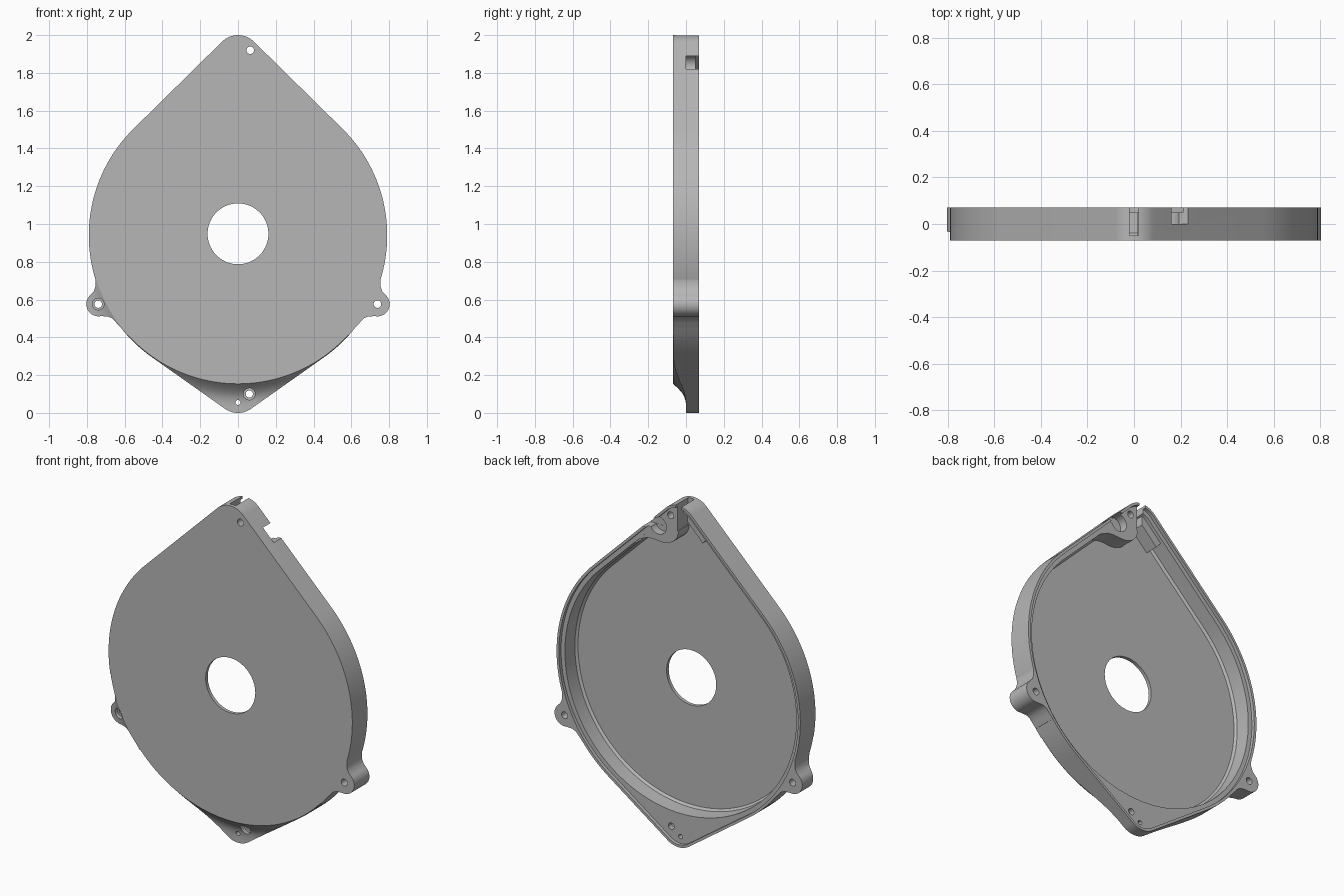
import bpy, bmesh
from math import sin, cos, pi, asin, radians

if "Cube" in bpy.data.objects:
    bpy.data.objects.remove(bpy.data.objects["Cube"])

FRONT, BACK, FLOOR, LIP = -0.07, 0.07, -0.05, 0.05
R, CZ = 0.79, 0.94             # main disc
TIP, TOP_Z, LOW_Z = 0.12, 1.88, 0.12   # rounded corners
A_TOP = asin((R - TIP) / (TOP_Z - CZ))
A_LOW = asin((R - TIP) / (CZ - LOW_Z))

grey = bpy.data.materials.new("plain grey")
grey.use_nodes = True
grey.diffuse_color = (0.47, 0.47, 0.47, 1)
grey.node_tree.nodes["Principled BSDF"].inputs["Base Color"].default_value = (0.47, 0.47, 0.47, 1)


def arc(x, z, r, a0, a1, n):
    return [(x + r * cos(a0 + (a1 - a0) * i / n), z + r * sin(a0 + (a1 - a0) * i / n))
            for i in range(n + 1)]


def circle(x, z, r, n=40):
    return arc(x, z, r, 0, 2 * pi, n)[:-1]


def rect(x0, x1, z0, z1):
    return [(x0, z0), (x1, z0), (x1, z1), (x0, z1)]


def outline(inset, low_corner=True):
    """Disc with a tangent rounded corner on top and, optionally, below."""
    pts = arc(0, TOP_Z, TIP - inset, A_TOP, pi - A_TOP, 16)
    if low_corner:
        pts += arc(0, CZ, R - inset, pi - A_TOP, pi + A_LOW, 48)
        pts += arc(0, LOW_Z, TIP - inset, pi + A_LOW, 2 * pi - A_LOW, 16)
        pts += arc(0, CZ, R - inset, 2 * pi - A_LOW, 2 * pi + A_TOP, 48)
    else:
        pts += arc(0, CZ, R - inset, pi - A_TOP, 2 * pi + A_TOP, 128)
    return pts


def loft(name, rings):
    """Solid through rings of 3D points, capped at both ends."""
    bm = bmesh.new()
    loops = [[bm.verts.new(p) for p in ring] for ring in rings]
    for a, b in zip(loops, loops[1:]):
        for i in range(len(a)):
            j = (i + 1) % len(a)
            bm.faces.new((a[i], a[j], b[j], b[i]))
    bm.faces.new(loops[0][::-1])
    bm.faces.new(loops[-1])
    bmesh.ops.recalc_face_normals(bm, faces=bm.faces[:])
    mesh = bpy.data.meshes.new(name)
    bm.to_mesh(mesh)
    bm.free()
    mesh.materials.append(grey)
    ob = bpy.data.objects.new(name, mesh)
    bpy.context.collection.objects.link(ob)
    return ob


def prism(name, *sections):
    return loft(name, [[(x, y, z) for x, z in pts] for pts, y in sections])


housing = prism("housing", (outline(0), FRONT), (outline(0), BACK))
bpy.context.view_layer.objects.active = housing


def combine(tool, operation="DIFFERENCE"):
    mod = housing.modifiers.new(tool.name, "BOOLEAN")
    mod.operation, mod.object, mod.solver = operation, tool, "EXACT"
    bpy.ops.object.modifier_apply(modifier=mod.name)
    bpy.data.objects.remove(tool)


def cut(name, pts, y0, y1=0.2):
    combine(prism(name, (pts, y0), (pts, y1)))


def scoop(name, a0, a1, depth):
    """Curved front relief swept around the disc axis."""
    curve = [(0.786, 0), (0.80, 0.24), (0.815, 0.46), (0.83, 0.65),
             (0.847, 0.81), (0.867, 0.93), (0.893, 1), (1.2, 1)]
    section = [(0.786, -0.2)] + [(r, FRONT + depth * f) for r, f in curve] + [(1.2, -0.2)]
    rings = []
    for i in range(41):
        a = radians(a0 + (a1 - a0) * i / 40)
        rings.append([(r * cos(a), y, CZ + r * sin(a)) for r, y in section])
    combine(loft(name, rings))


# Screw ears with blended roots
for side in (-1, 1):
    ear = [(0.6, 0.65), (0.6, 0.45), (0.622, 0.452), (0.645, 0.478), (0.665, 0.5), (0.69, 0.511)]
    ear += arc(0.738, 0.576, 0.065, radians(-100), radians(48), 20)
    ear += [(0.764, 0.643), (0.754, 0.67), (0.754, 0.7), (0.757, 0.73)]
    ear = [(side * x, z) for x, z in ear]
    combine(prism("ear", (ear, FRONT), (ear, BACK)), "UNION")

# Front reliefs at the lower corner and the right ear
scoop("corner_relief", 222, 318, 0.07)
scoop("ear_relief", 190, 221, 0.04)

# Rim step and hollow inside
cut("rim_step", outline(0.015), LIP)
combine(prism("cavity", (outline(0.055, False), FLOOR), (outline(0.043, False), FLOOR + 0.012),
              (outline(0.035, False), 0.2)))

# Solid boss beside the upper corner, and a thickened strip opposite
boss = [(0.33, 1.69), (0.06, 1.955), (0.02, 1.97), (0.015, 1.83), (0.025, 1.795), (0.05, 1.768),
        (0.085, 1.752), (0.12, 1.747), (0.18, 1.752), (0.22, 1.748), (0.26, 1.73)]
strip = [(-0.03, 1.96), (-0.06, 1.955), (-0.17, 1.845), (-0.13, 1.80), (-0.03, 1.90)]
for name, pts, top in (("boss", boss, LIP - 0.001), ("strip", strip, 0.03)):
    combine(prism(name, (pts, FLOOR - 0.008), (pts, top)), "UNION")

# Corner slot, round pocket and side notch
cut("corner_slot", rect(-0.02, 0.02, 1.84, 2.1), FLOOR + 0.001)
cut("pocket", circle(0.145, 1.84, 0.052), 0.001)
cut("side_notch", rect(0.145, 0.4, 1.82, 1.888), 0)

# Centre opening and screw holes
cut("centre_hole", circle(0, 0.948, 0.161, 72), -0.2)
for x, z, r in ((0.065, 1.92, 0.02), (0.738, 0.576, 0.02), (-0.74, 0.576, 0.02),
                (0.06, 0.1, 0.019), (0, 0.055, 0.013)):
    cut("screw_hole", circle(x, z, r, 24), -0.2)

# Countersinks on the front
for x, z, y in ((-0.74, 0.576, -0.015), (0.06, 0.1, 0.018)):
    cut("countersink", circle(x, z, 0.031, 28), -0.2, y)

housing.select_set(True)
bpy.ops.object.shade_smooth_by_angle(angle=radians(30))
